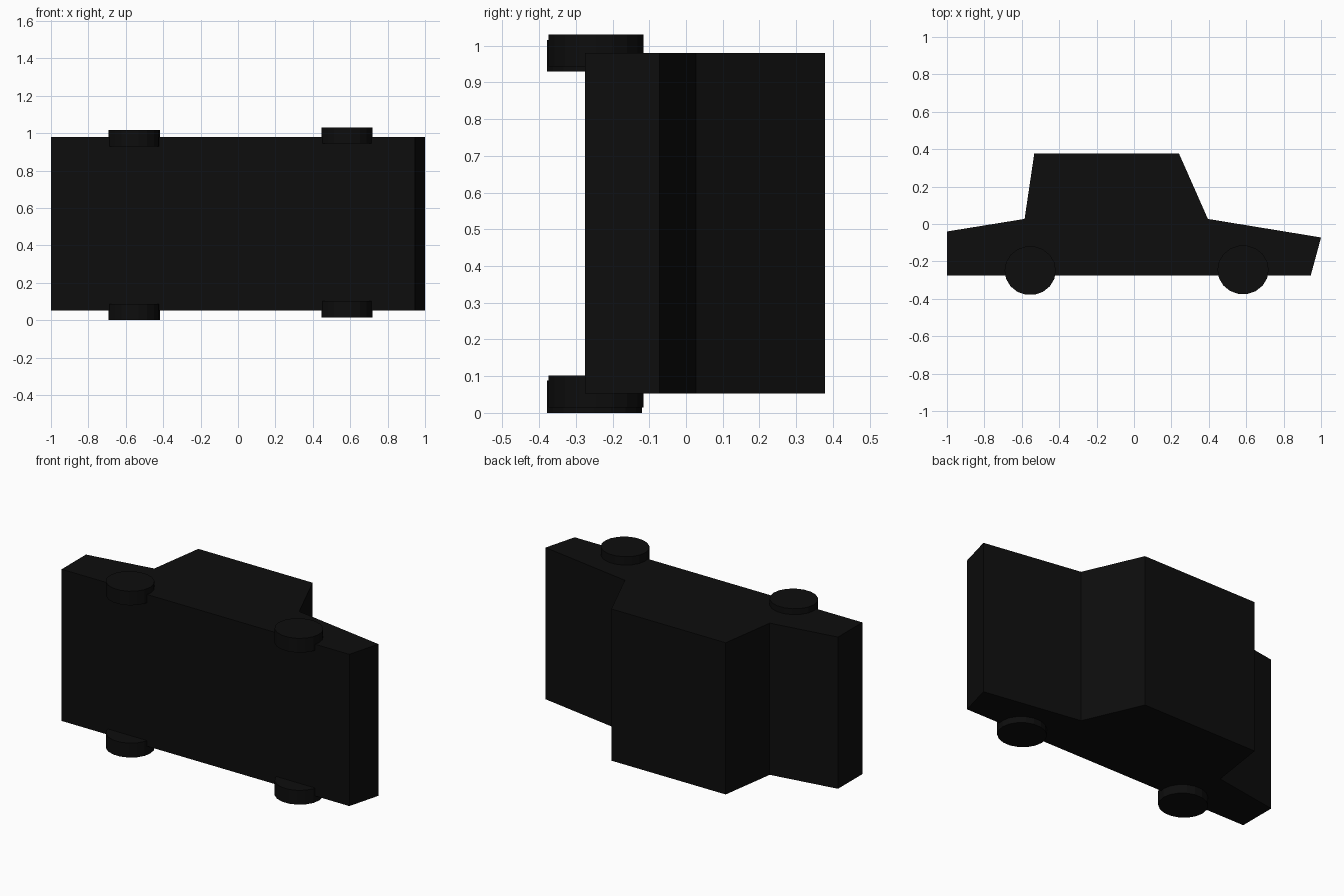
import bpy, bmesh, math

if "Cube" in bpy.data.objects:
    bpy.data.objects.remove(bpy.data.objects["Cube"])

black = bpy.data.materials.new("black_paint")
black.diffuse_color = (0.004, 0.004, 0.004, 1)
black.use_nodes = True
black.node_tree.nodes["Principled BSDF"].inputs["Base Color"].default_value = black.diffuse_color


def prism(name, profile, z0, z1):
    """Extrude a counter-clockwise xy profile from z0 up to z1."""
    bm = bmesh.new()
    base = bm.faces.new([bm.verts.new((x, y, z0)) for x, y in profile])
    ext = bmesh.ops.extrude_face_region(bm, geom=[base], use_keep_orig=True)
    top = [v for v in ext["geom"] if isinstance(v, bmesh.types.BMVert)]
    bmesh.ops.translate(bm, verts=top, vec=(0, 0, z1 - z0))
    bmesh.ops.recalc_face_normals(bm, faces=bm.faces)
    mesh = bpy.data.meshes.new(name)
    bm.to_mesh(mesh)
    bm.free()
    mesh.materials.append(black)
    obj = bpy.data.objects.new(name, mesh)
    bpy.context.collection.objects.link(obj)
    return obj


def circle(cx, cy, rx, ry, sides=18):
    return [(cx + rx * math.cos(2 * math.pi * i / sides),
             cy + ry * math.sin(2 * math.pi * i / sides)) for i in range(sides)]


# Car body: side silhouette, lying on its side
prism("car_body", [(-1, -0.275), (0.945, -0.275), (1, -0.072), (0.395, 0.027),
                   (0.24, 0.378), (-0.533, 0.378), (-0.585, 0.027), (-1, -0.04)],
      0.053, 0.98)

# Wheels: (name, centre x, centre y, z start, z end)
for name, x, y, z0, z1 in [("rear_wheel_lower", -0.555, -0.249, 0, 0.088),
                           ("rear_wheel_upper", -0.555, -0.249, 0.93, 1.016),
                           ("front_wheel_lower", 0.583, -0.245, 0.015, 0.102),
                           ("front_wheel_upper", 0.583, -0.245, 0.944, 1.031)]:
    prism(name, circle(x, y, 0.137, 0.131), z0, z1)
